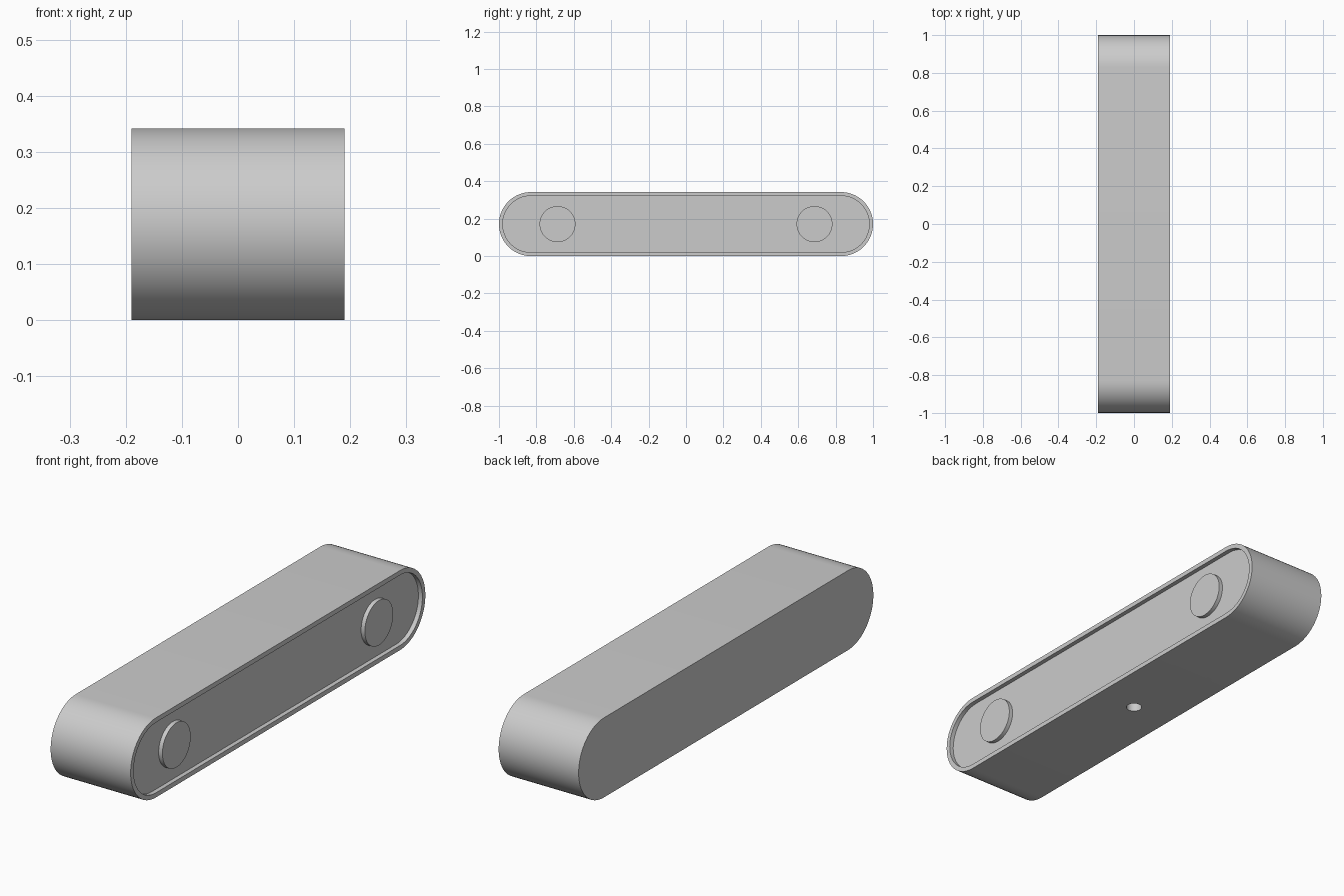
import bpy, bmesh, math
from mathutils import Vector

if "Cube" in bpy.data.objects:
    bpy.data.objects.remove(bpy.data.objects["Cube"])

HALF_WIDTH, HALF_LENGTH, RADIUS = 0.19, 1.0, 0.171
RIM, RECESS = 0.02, 0.019

grey = bpy.data.materials.new("light_grey")
grey.use_nodes = True
colour = (0.6, 0.6, 0.6, 1)
grey.diffuse_color = colour
grey.node_tree.nodes["Principled BSDF"].inputs["Base Color"].default_value = colour


def smooth(obj):
    bpy.ops.object.select_all(action="DESELECT")
    obj.select_set(True)
    bpy.context.view_layer.objects.active = obj
    bpy.ops.object.shade_smooth_by_angle(angle=math.radians(30))


def cylinder(name, radius, depth, location, rotation=(0, 0, 0)):
    bpy.ops.mesh.primitive_cylinder_add(vertices=64, radius=radius, depth=depth,
                                        location=location, rotation=rotation)
    obj = bpy.context.object
    obj.name = name
    obj.data.materials.append(grey)
    return obj


# Bar body: a rounded-end outline extruded across its width
bm = bmesh.new()
steps = 32
outline = []
for end in (1, -1):
    for i in range(steps + 1):
        a = math.pi * i / steps - math.pi / 2
        y = end * (HALF_LENGTH - RADIUS + RADIUS * math.cos(a))
        z = RADIUS + end * RADIUS * math.sin(a)
        outline.append(bm.verts.new((-HALF_WIDTH, y, z)))
base = bm.faces.new(outline)
swept = bmesh.ops.extrude_face_region(bm, geom=[base], use_keep_orig=True)["geom"]
bmesh.ops.translate(bm, vec=(2 * HALF_WIDTH, 0, 0),
                    verts=[g for g in swept if isinstance(g, bmesh.types.BMVert)])
bmesh.ops.recalc_face_normals(bm, faces=bm.faces)

# Shallow recess inside a thin rim on one side
bm.faces.ensure_lookup_table()
side = max(bm.faces, key=lambda f: f.calc_center_median().x)
bmesh.ops.inset_individual(bm, faces=[side], thickness=RIM, use_even_offset=True)
floor = bmesh.ops.extrude_discrete_faces(bm, faces=[side])["faces"][0]
bmesh.ops.translate(bm, vec=Vector((-RECESS, 0, 0)), verts=floor.verts)
bmesh.ops.recalc_face_normals(bm, faces=bm.faces)

mesh = bpy.data.meshes.new("bar_body")
bm.to_mesh(mesh)
bm.free()
mesh.materials.append(grey)
body = bpy.data.objects.new("bar_body", mesh)
bpy.context.collection.objects.link(body)

# Blind hole in the middle of the underside
cutter = cylinder("hole_cutter", 0.032, 0.3, (0, 0, 0))
cutter.hide_render = True
cutter.hide_set(True)
cut = body.modifiers.new("underside_hole", "BOOLEAN")
cut.operation = "DIFFERENCE"
cut.solver = "EXACT"
cut.object = cutter
bpy.context.view_layer.objects.active = body
bpy.ops.object.modifier_apply(modifier=cut.name)
bpy.data.objects.remove(cutter)
smooth(body)

# Two raised discs in the recess
for name, y in (("front_disc", -0.687), ("back_disc", 0.687)):
    bottom, top = HALF_WIDTH - RECESS - 0.01, HALF_WIDTH - 0.001
    disc = cylinder(name, 0.096, top - bottom, ((top + bottom) / 2, y, RADIUS),
                    (0, math.pi / 2, 0))
    smooth(disc)
